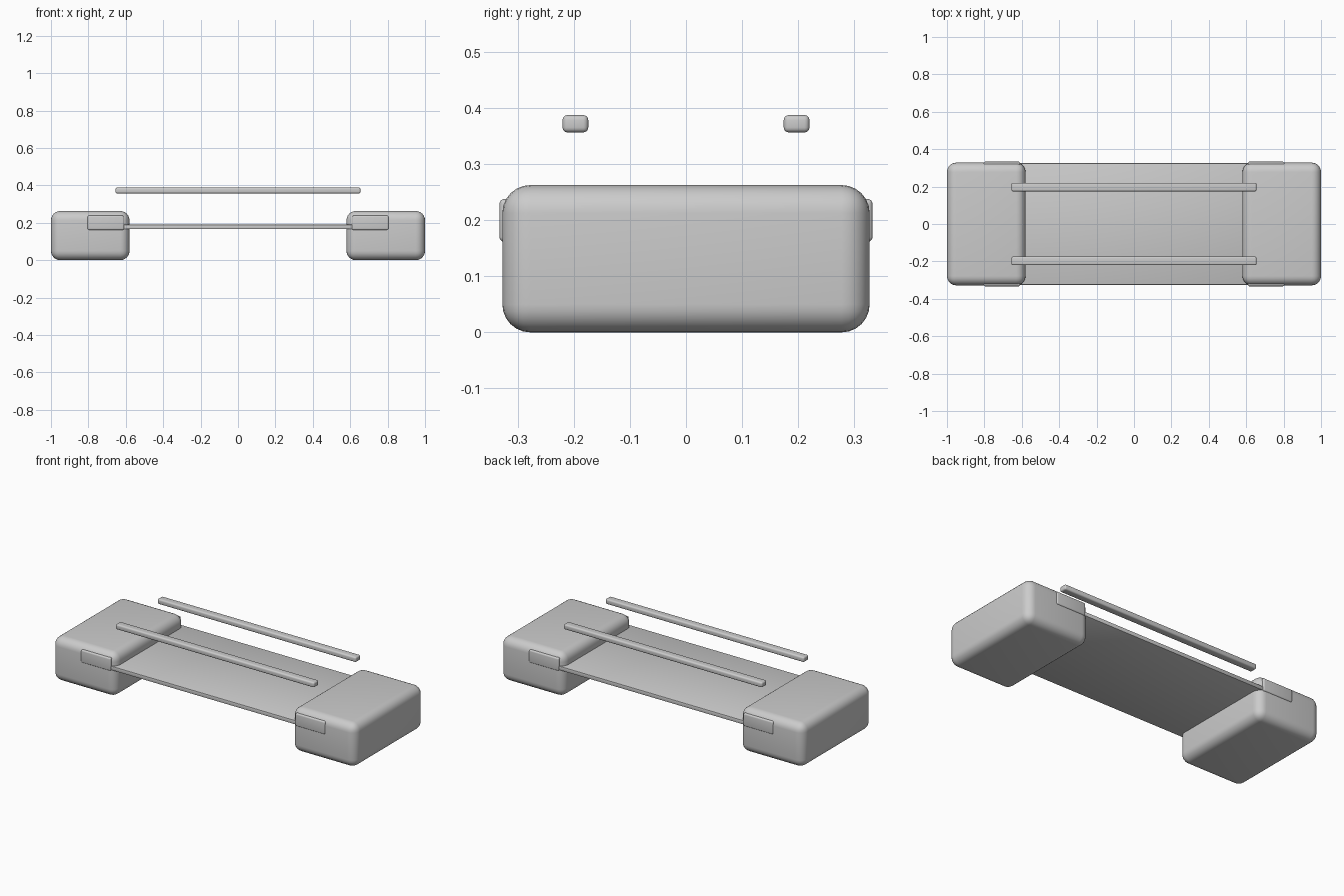
import bpy

# Remove the default cube
cube = bpy.data.objects.get("Cube")
if cube:
    bpy.data.objects.remove(cube, do_unlink=True)

# Single plain grey finish
grey = bpy.data.materials.new("plain grey")
grey.use_nodes = True
colour = (0.6, 0.6, 0.6, 1)
grey.diffuse_color = colour
grey.node_tree.nodes["Principled BSDF"].inputs["Base Color"].default_value = colour


def rounded_box(name, centre, size, radius, segments):
    """Box with softly rounded edges and smooth shading."""
    bpy.ops.mesh.primitive_cube_add(size=1, location=centre)
    box = bpy.context.object
    box.name = name
    box.scale = size
    bpy.ops.object.transform_apply(location=False, rotation=False, scale=True)
    bevel = box.modifiers.new("rounded edges", "BEVEL")
    bevel.width = radius
    bevel.segments = segments
    bevel.limit_method = "NONE"
    bpy.ops.object.modifier_apply(modifier=bevel.name)
    bpy.ops.object.shade_smooth_by_angle()
    box.data.materials.append(grey)
    return box


# Thin deck joining the two end blocks
rounded_box("deck", (0, 0, 0.178), (1.24, 0.65, 0.024), 0.003, 2)

for side, x in (("left", 1), ("right", -1)):
    # Big rounded end blocks
    rounded_box(side + "_end_block", (x * 0.79, 0, 0.1315),
                (0.42, 0.656, 0.263), 0.05, 6)
    # Shallow plates on the front and back of each block
    for end, y in (("front", -1), ("back", 1)):
        rounded_box(f"{side}_{end}_plate", (x * 0.707, y * 0.322, 0.2),
                    (0.196, 0.022, 0.076), 0.008, 4)

# Two long rails floating above the deck
for end, y in (("front", -1), ("back", 1)):
    rounded_box(end + "_rail", (0, y * 0.1975, 0.3725),
                (1.31, 0.046, 0.031), 0.009, 4)
